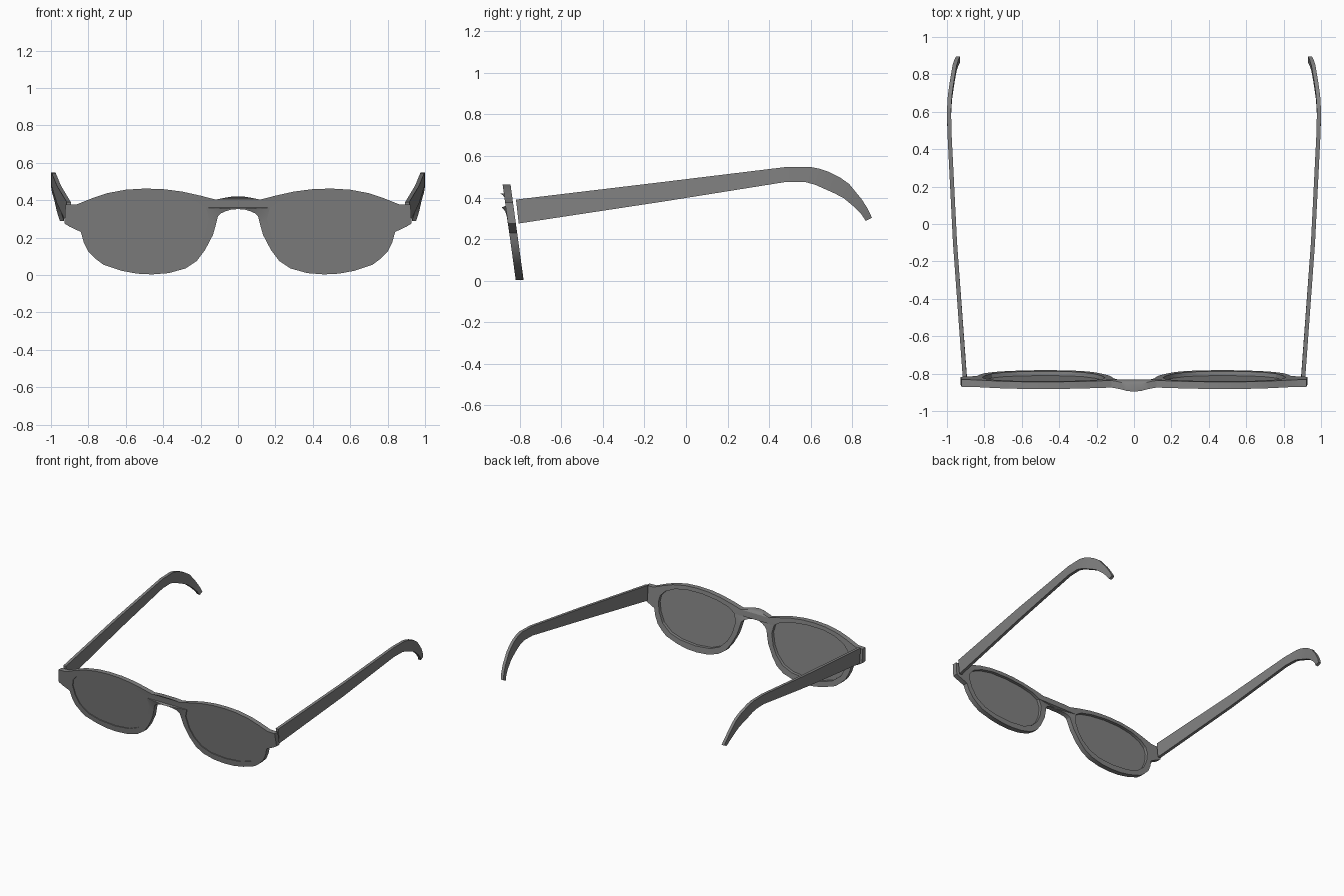
import bpy, bmesh, math
from mathutils import Vector

cube = bpy.data.objects.get("Cube")
if cube:
    bpy.data.objects.remove(cube, do_unlink=True)

grey = bpy.data.materials.new("plain_grey")
grey.use_nodes = True
GREY = (0.22, 0.22, 0.22, 1)
grey.diffuse_color = GREY
grey.node_tree.nodes["Principled BSDF"].inputs["Base Color"].default_value = GREY

# Half outline of the front frame (x, z), from bridge top around to bridge underside
OUTER = [(0, .42), (.04, .418), (.08, .411), (.12, .403), (.2, .424), (.3, .446), (.4, .459),
         (.5, .462), (.6, .456), (.7, .437), (.78, .41), (.86, .378), (.922, .376), (.928, .275),
         (.9, .258), (.84, .23), (.825, .175), (.8, .125), (.76, .085), (.72, .055), (.62, .022),
         (.54, .007), (.46, .003), (.37, .01), (.28, .035), (.22, .075), (.176, .134),
         (.134, .214), (.118, .27), (.108, .312), (.09, .33), (.065, .341), (.035, .35), (0, .352)]
# Lens opening (x, z)
OPENING = [(.81, .28), (.795, .21), (.76, .14), (.69, .085), (.6, .058), (.47, .047), (.35, .058),
           (.27, .09), (.21, .15), (.175, .215), (.155, .3), (.17, .36), (.22, .393), (.32, .418),
           (.45, .432), (.58, .43), (.68, .41), (.76, .373), (.8, .33)]


def mirror(points):
    return [(-x, z) for x, z in reversed(points)]


def finish(obj):
    obj.data.materials.clear()
    obj.data.materials.append(grey)
    bpy.ops.object.select_all(action='DESELECT')
    obj.select_set(True)
    bpy.context.view_layer.objects.active = obj
    bpy.ops.object.shade_smooth_by_angle(angle=math.radians(25))


def plate(name, loops, half, offset=0.0):
    """Filled outline with holes, extruded, then leaned forward with an arched bridge."""
    curve = bpy.data.curves.new(name + "_outline", 'CURVE')
    curve.dimensions = '2D'
    curve.fill_mode = 'BOTH'
    curve.extrude = half
    for loop in loops:
        spline = curve.splines.new('POLY')
        spline.points.add(len(loop) - 1)
        for p, (x, z) in zip(spline.points, loop):
            p.co = (x, z, 0, 1)
        spline.use_cyclic_u = True
    temp = bpy.data.objects.new(name + "_temp", curve)
    bpy.context.collection.objects.link(temp)
    mesh = bpy.data.meshes.new_from_object(
        temp.evaluated_get(bpy.context.evaluated_depsgraph_get()))
    bpy.data.objects.remove(temp, do_unlink=True)
    bm = bmesh.new()
    bm.from_mesh(mesh)
    for v in bm.verts:
        x, z, depth = v.co
        bump = .01 * (1 + math.cos(math.pi * x / .13)) if abs(x) < .13 else 0
        v.co = Vector((x, -.8 - .137 * z + depth + offset - bump, z))
    bmesh.ops.remove_doubles(bm, verts=bm.verts, dist=1e-5)
    bmesh.ops.recalc_face_normals(bm, faces=bm.faces)
    bm.to_mesh(mesh)
    bm.free()
    mesh.name = name
    obj = bpy.data.objects.new(name, mesh)
    bpy.context.collection.objects.link(obj)
    finish(obj)


# Front frame and the two lenses
plate("front_frame", [OUTER + mirror(OUTER[1:-1]), OPENING, mirror(OPENING)], .019)
plate("left_lens", [OPENING], .004, -.008)
plate("right_lens", [mirror(OPENING)], .004, -.008)

# Temple stations: centre x, top (y, z), bottom (y, z)
STATIONS = [(.905, -.818, .390, -.805, .275), (.957, -.1, .476, -.1, .382),
            (.986, .475, .546, .475, .474), (.989, .6, .547, .575, .474),
            (.987, .645, .538, .62, .462), (.984, .69, .522, .663, .443),
            (.977, .74, .497, .715, .42), (.970, .785, .465, .76, .396),
            (.960, .845, .392, .815, .35), (.951, .875, .345, .845, .318),
            (.941, .895, .302, .865, .288)]


def temple(name, side):
    bm = bmesh.new()
    rings = []
    for x, yt, zt, yb, zb in STATIONS:
        corners = [(-.011, yt, zt), (.011, yt, zt), (.011, yb, zb), (-.011, yb, zb)]
        rings.append([bm.verts.new((side * (x + dx), y, z)) for dx, y, z in corners])
    for a, b in zip(rings, rings[1:]):
        for i in range(4):
            j = (i + 1) % 4
            bm.faces.new((a[i], a[j], b[j], b[i]))
    bm.faces.new(rings[0])
    bm.faces.new(rings[-1])
    bmesh.ops.recalc_face_normals(bm, faces=bm.faces)
    mesh = bpy.data.meshes.new(name)
    bm.to_mesh(mesh)
    bm.free()
    obj = bpy.data.objects.new(name, mesh)
    bpy.context.collection.objects.link(obj)
    finish(obj)


# Side arms hooking down behind the ears
temple("left_temple", 1)
temple("right_temple", -1)
